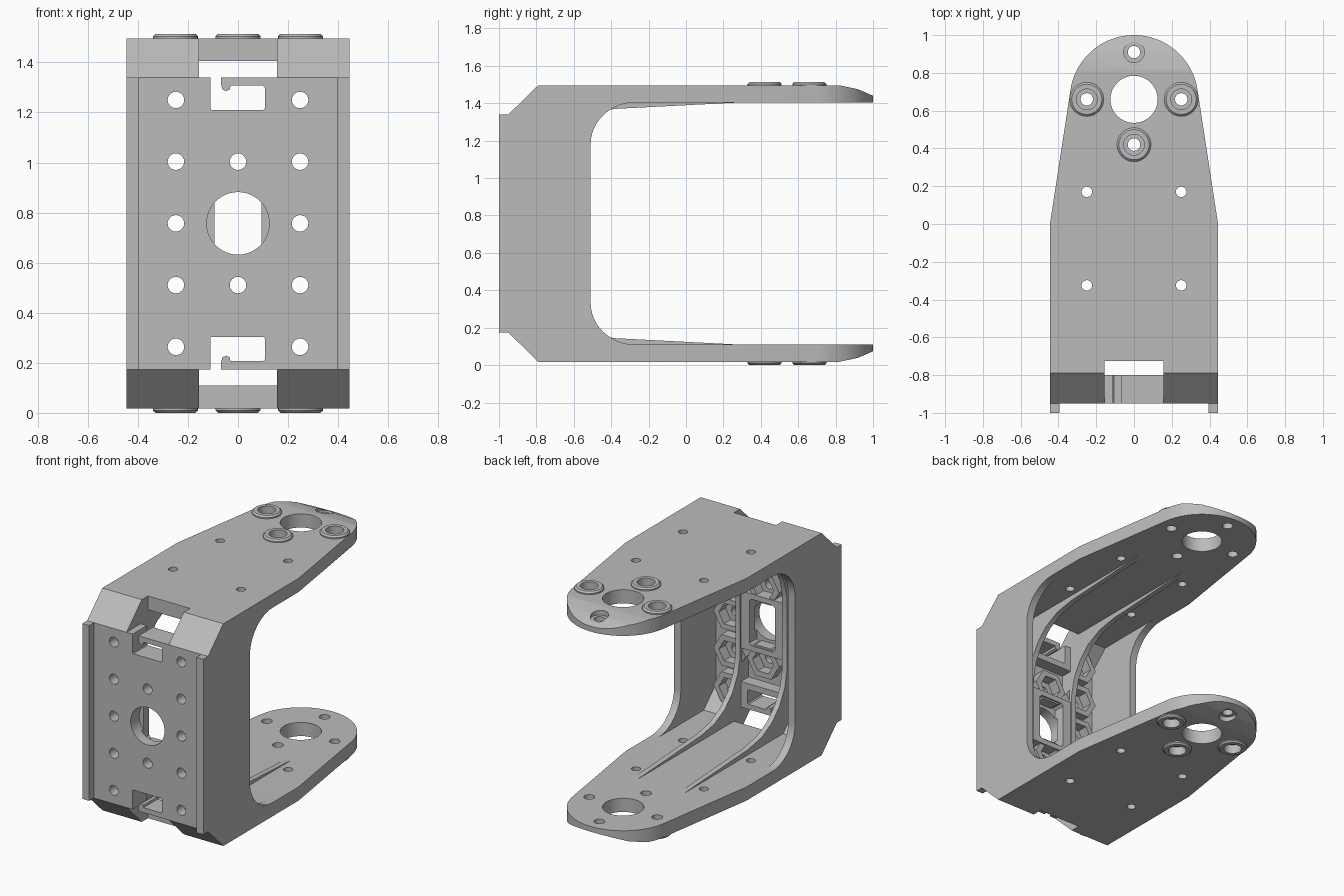
import bpy, bmesh, math
from mathutils import Vector

if "Cube" in bpy.data.objects:
    bpy.data.objects.remove(bpy.data.objects["Cube"])

grey = bpy.data.materials.new("plain grey")
grey.use_nodes = True
COLOUR = (0.5, 0.5, 0.5, 1)
grey.diffuse_color = COLOUR
grey.node_tree.nodes["Principled BSDF"].inputs["Base Color"].default_value = COLOUR

MID = 0.757          # height of the mirror plane between the two arms
TOP = 1.496          # outer face of the upper arm
ARM = 1.405          # inner face of the upper arm


def flip(z):
    return 2 * MID - z


def both(half):
    """Close an upper half outline with its mirror image below."""
    return half + [(a, flip(z)) for a, z in reversed(half)]


def ring(cx, cy, r, n=32, start=0.0):
    return [(cx + r * math.cos(start + 2 * math.pi * i / n),
             cy + r * math.sin(start + 2 * math.pi * i / n)) for i in range(n)]


def rect(x0, x1, y0, y1):
    return [(x0, y0), (x1, y0), (x1, y1), (x0, y1)]


def prisms(name, axis, items):
    """One object made of outlines extruded along an axis from a to b."""
    bm = bmesh.new()
    place = {"x": lambda p, t: Vector((t, p[0], p[1])),
             "y": lambda p, t: Vector((p[0], t, p[1])),
             "z": lambda p, t: Vector((p[0], p[1], t))}[axis]
    for pts, a, b in items:
        low = [bm.verts.new(place(p, a)) for p in pts]
        high = [bm.verts.new(place(p, b)) for p in pts]
        bm.faces.new(low)
        bm.faces.new(high)
        for i in range(len(pts)):
            j = (i + 1) % len(pts)
            bm.faces.new((low[i], low[j], high[j], high[i]))
    bmesh.ops.recalc_face_normals(bm, faces=bm.faces)
    mesh = bpy.data.meshes.new(name)
    bm.to_mesh(mesh)
    bm.free()
    mesh.materials.append(grey)
    obj = bpy.data.objects.new(name, mesh)
    bpy.context.collection.objects.link(obj)
    return obj


def boolean(obj, tool, op="DIFFERENCE"):
    """Apply a boolean and drop the tool."""
    bpy.context.view_layer.objects.active = obj
    mod = obj.modifiers.new("cut", "BOOLEAN")
    mod.operation, mod.solver, mod.object = op, "EXACT", tool
    bpy.ops.object.modifier_apply(modifier=mod.name)
    bpy.data.objects.remove(tool)


def cut(obj, axis, items):
    boolean(obj, prisms("cutter", axis, items))


# Bracket body: front wall, sloped corners and two arms
body = prisms("bracket_body", "x", [(both([
    (-0.95, 1.34), (-0.79, TOP), (0.82, TOP), (0.92, 1.475), (1.0, 1.44),
    (1.05, 1.41), (1.05, ARM), (-0.75, ARM), (-0.88, 1.28)]), -0.6, 0.6)])

# Side cheeks with a rounded inner corner
arc = [(-0.27 - 0.24 * math.sin(t), 1.18 + 0.225 * math.cos(t))
       for t in [math.pi / 2 * i / 12 for i in range(13)]]
cheek = both([(-1, 1.34), (-0.95, 1.34), (-0.79, TOP), (-0.27, TOP)] + arc)
boolean(body, prisms("cheeks", "x", [(cheek, -0.6, -0.395), (cheek, 0.395, 0.6)]), "UNION")

# Plan outline: straight sides tapering to a round tip
tip = [(0.34 * math.cos(a), 0.66 + 0.34 * math.sin(a))
       for a in [math.radians(8 + 164 * i / 40) for i in range(41)]]
outline = [(-0.445, 0), (-0.445, -1.1), (0.445, -1.1), (0.445, 0)] + tip
boolean(body, prisms("outline", "z", [(outline, -1, 3)]), "INTERSECT")

# Holes through the arms
screws = [(-0.25, 0.66), (0.25, 0.66), (0, 0.42), (0, 0.91)]
pilots = [(x, y) for x in (-0.25, 0.25) for y in (0.17, -0.325)]
cut(body, "z", [(ring(0, 0.66, 0.125), -1, 3)]
    + [(ring(x, y, 0.033, 20), -1, 3) for x, y in screws]
    + [(ring(x, y, 0.028, 20), -1, 3) for x, y in pilots])
for a, b in ((1.455, 2), (-1, flip(1.455))):
    cut(body, "z", [(ring(x, y, 0.055), a, b) for x, y in screws])

# Windows in the sloped corners
window = rect(-0.155, 0.155, -0.97, -0.725)
cut(body, "z", [(window, 1.34, 2), (window, -1, flip(1.34))])

# Front wall: bolt holes and round recess
rows = [MID + 0.2465 * i for i in (-2, -1, 0, 1, 2)]
bolts = [(x, z) for x in (-0.248, 0.248) for z in rows] + [(0, rows[1]), (0, rows[3])]
cut(body, "y", [(ring(x, z, 0.033, 24), -1.2, -0.6) for x, z in bolts]
    + [(ring(0, MID, 0.125, 48), -1.2, -0.6)])

# Hooked cable slots, shared by the wall and the blocks behind it
hook = [(-0.11, 1.215), (-0.105, 1.21), (0.1, 1.21), (0.107, 1.217), (0.107, 1.3),
        (0.1, 1.307), (-0.03, 1.307), (-0.033, 1.292), (-0.047, 1.285),
        (-0.062, 1.292), (-0.067, 1.31), (-0.067, 1.36), (-0.11, 1.36)]
slots = [(hook, -1.2, -0.6), ([(x, flip(z)) for x, z in hook], -1.2, -0.6)]
cut(body, "y", slots)
blocks = prisms("slot_blocks", "y", [(rect(-0.156, 0.156, 1.17, 1.34), -0.9, -0.8),
                                     (rect(-0.156, 0.156, flip(1.34), flip(1.17)), -0.9, -0.8)])
cut(blocks, "y", slots)

# Frame around the central opening
frame = prisms("window_frame", "y", [(rect(-0.156, 0.156, MID - 0.19, MID + 0.19), -0.89, -0.8)])
r = 0.015
opening = both([(-0.094, MID + 0.155 - r), (-0.094 + r, MID + 0.155),
                (0.094 - r, MID + 0.155), (0.094, MID + 0.155 - r)])
cut(frame, "y", [(opening, -1.2, -0.6)])
cut(frame, "y", [(ring(0, MID, 0.125, 48), -1.2, -0.86)])

# Hexagonal nut sockets on the inside of the wall
sockets = prisms("nut_sockets", "y", [(ring(x, z, 0.118, 6), -0.89, -0.81) for x, z in bolts])
cut(sockets, "y", [(ring(x, z, 0.078, 6), -1.2, -0.6) for x, z in bolts])

# Inner ribs that follow the corner and taper along the arms
rib = both([(-0.91, 1.31), (-0.77, 1.44), (0.3, 1.42), (0.3, ARM), (-0.38, 1.37),
            (-0.52, 1.345), (-0.63, 1.29), (-0.71, 1.21), (-0.765, 1.11), (-0.79, 1.0)])
prisms("inner_ribs", "x", [(rib, -0.19, -0.155), (rib, 0.155, 0.19)])

# Raised collars around three screws on each outer face
for name, face, rim in (("upper", TOP, 2 * MID), ("lower", flip(TOP), 0)):
    collars = prisms(name + "_collars", "z",
                     [(ring(x, y, 0.09), *sorted((face, rim))) for x, y in screws[:3]])
    bm = bmesh.new()
    bm.from_mesh(collars.data)
    edges = [e for e in bm.edges if all(abs(v.co.z - rim) < 1e-4 for v in e.verts)]
    bmesh.ops.bevel(bm, geom=edges, offset=0.01, segments=1, affect="EDGES")
    bm.to_mesh(collars.data)
    bm.free()
    cut(collars, "z", [(ring(x, y, 0.055), -1, 3) for x, y in screws[:3]])

# Smooth round walls, keep corners sharp
bpy.ops.object.select_all(action="DESELECT")
for obj in bpy.context.collection.objects:
    if obj.type == "MESH" and grey.name in obj.data.materials:
        obj.select_set(True)
        bpy.context.view_layer.objects.active = obj
bpy.ops.object.shade_smooth_by_angle(angle=math.radians(25))
